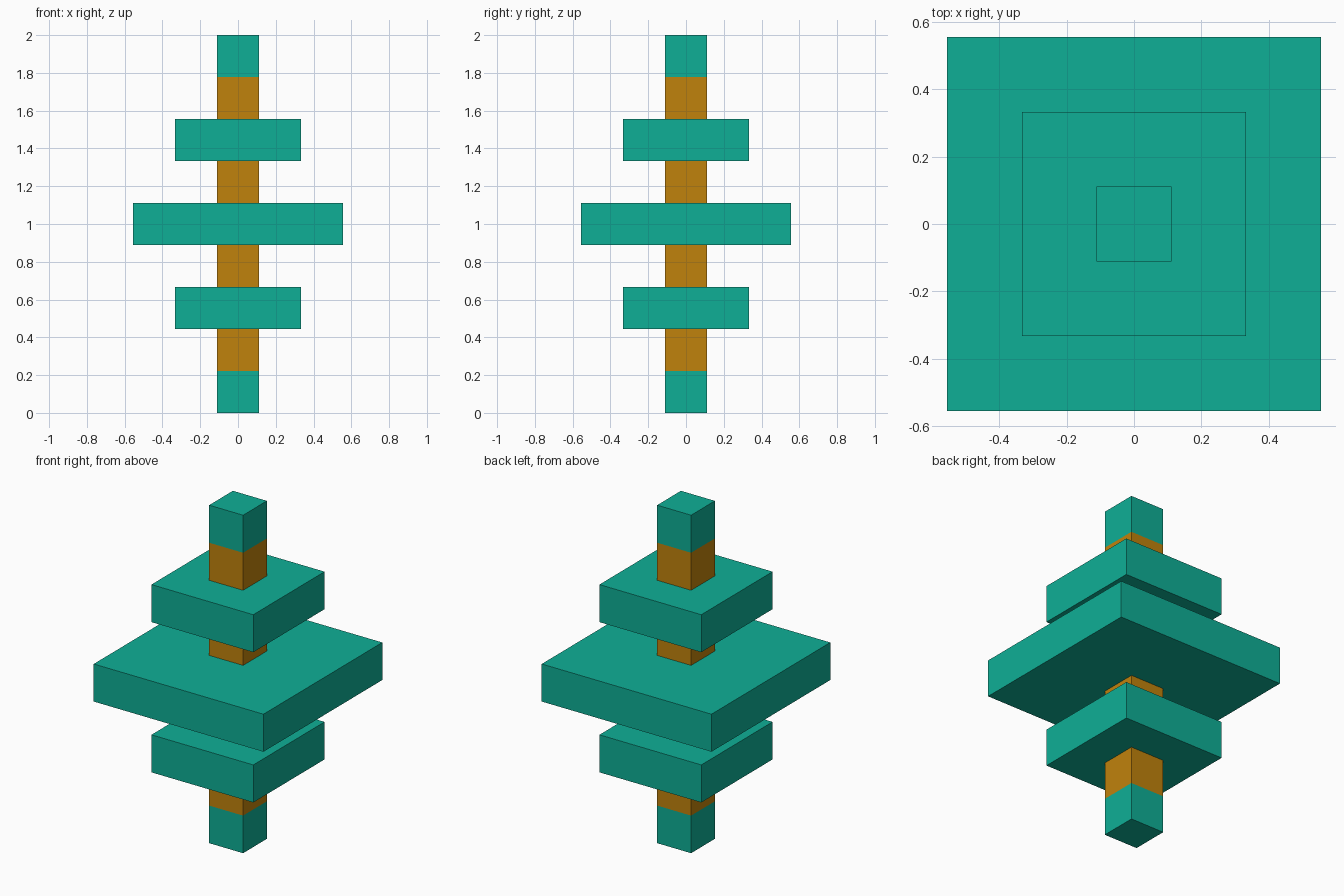
import bpy

cube = bpy.data.objects.get("Cube")
if cube:
    bpy.data.objects.remove(cube, do_unlink=True)

U = 2 / 9  # module: every layer is one unit high


def material(name, rgb):
    m = bpy.data.materials.new(name)
    m.use_nodes = True
    m.diffuse_color = (*rgb, 1)
    bsdf = next(n for n in m.node_tree.nodes if n.type == 'BSDF_PRINCIPLED')
    bsdf.inputs["Base Color"].default_value = (*rgb, 1)
    return m


teal = material("teal", (0.0045, 0.43, 0.305))
amber = material("amber", (0.53, 0.225, 0.0037))


def block(name, width, layer, mat):
    """Square block, width in units, filling one layer of the stack."""
    bpy.ops.mesh.primitive_cube_add(size=1, location=(0, 0, (layer + 0.5) * U))
    ob = bpy.context.object
    ob.name = name
    ob.scale = (width * U, width * U, U)
    bpy.ops.object.transform_apply(location=False, rotation=False, scale=True)
    ob.data.materials.append(mat)


# Teal tips and slabs on the even layers
for name, width, layer in (("bottom_tip", 1, 0), ("lower_slab", 3, 2),
                           ("middle_slab", 5, 4), ("upper_slab", 3, 6),
                           ("top_tip", 1, 8)):
    block(name, width, layer, teal)

# Amber post segments between them
for i, layer in enumerate((1, 3, 5, 7), 1):
    block(f"post_segment_{i}", 1, layer, amber)
